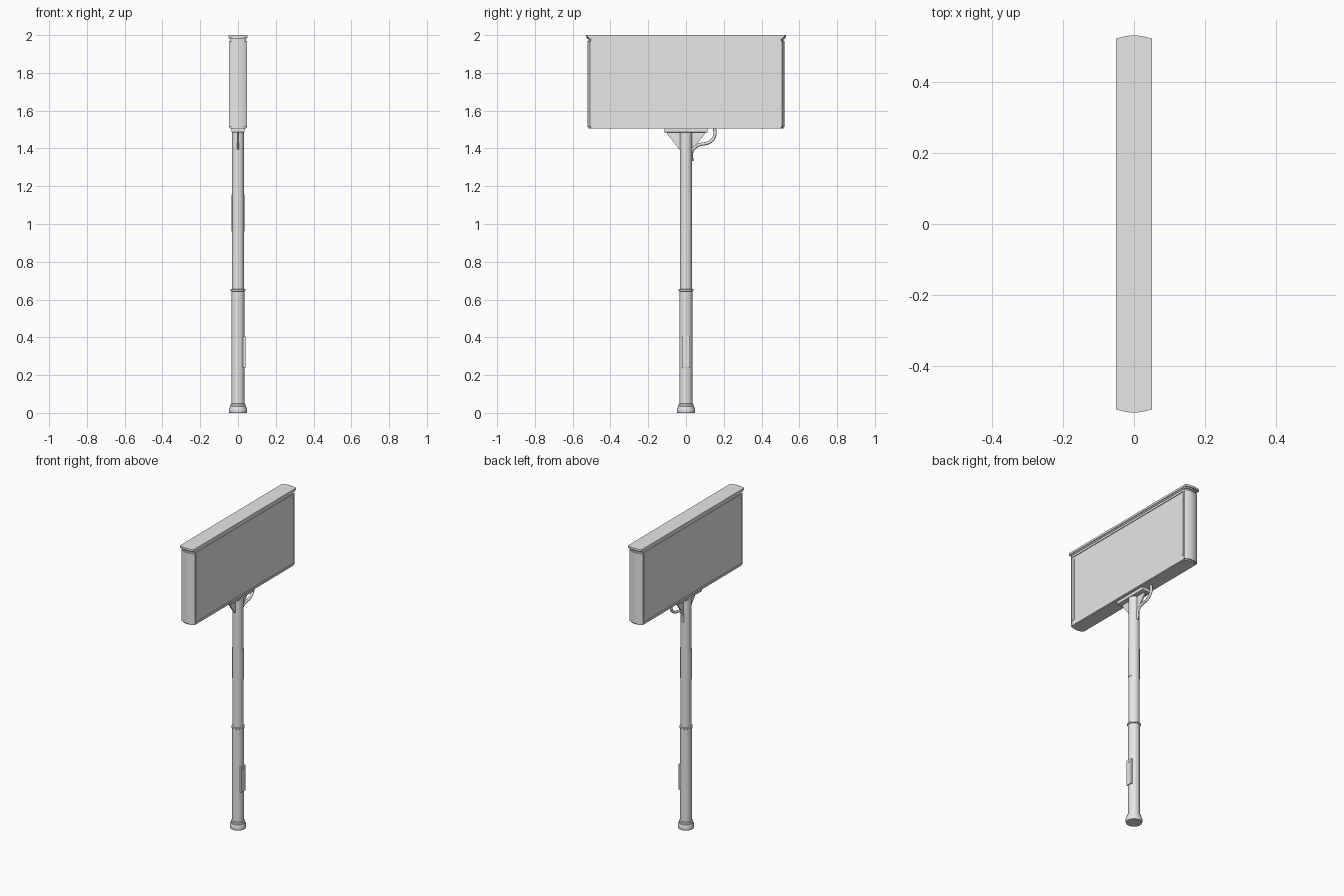
import bpy, bmesh, math
from mathutils import Vector

if "Cube" in bpy.data.objects:
    bpy.data.objects.remove(bpy.data.objects["Cube"])

grey = bpy.data.materials.new("light_grey")
grey.diffuse_color = (0.8, 0.8, 0.8, 1)
grey.use_nodes = True
grey.node_tree.nodes["Principled BSDF"].inputs["Base Color"].default_value = grey.diffuse_color


def finish(name, bm, smooth=False):
    bmesh.ops.recalc_face_normals(bm, faces=bm.faces)
    me = bpy.data.meshes.new(name)
    bm.to_mesh(me)
    bm.free()
    ob = bpy.data.objects.new(name, me)
    bpy.context.collection.objects.link(ob)
    me.materials.append(grey)
    if smooth:
        bpy.ops.object.select_all(action='DESELECT')
        ob.select_set(True)
        bpy.context.view_layer.objects.active = ob
        bpy.ops.object.shade_smooth_by_angle(angle=math.radians(35))
    return ob


def prism(name, pts, offset, smooth=False):
    """Extrude a closed outline along an offset vector."""
    bm = bmesh.new()
    f = bm.faces.new([bm.verts.new(p) for p in pts])
    r = bmesh.ops.extrude_face_region(bm, geom=[f])
    vs = [g for g in r["geom"] if isinstance(g, bmesh.types.BMVert)]
    bmesh.ops.translate(bm, verts=vs, vec=offset)
    return finish(name, bm, smooth)


def box(name, x0, x1, y0, y1, z0, z1, bevel=0):
    ob = prism(name, [(x0, y0, z0), (x1, y0, z0), (x1, y1, z0), (x0, y1, z0)], (0, 0, z1 - z0))
    if bevel:
        m = ob.modifiers.new("bevel", 'BEVEL')
        m.width, m.segments = bevel, 2
    return ob


def lathe(name, profile, n=32):
    bm = bmesh.new()
    rings = [[bm.verts.new((r * math.cos(2 * math.pi * i / n), r * math.sin(2 * math.pi * i / n), z))
              for i in range(n)] for r, z in profile]
    for a, b in zip(rings, rings[1:]):
        for i in range(n):
            bm.faces.new((a[i], a[(i + 1) % n], b[(i + 1) % n], b[i]))
    bm.faces.new(rings[0])
    bm.faces.new(rings[-1])
    return finish(name, bm, True)


def bowed_end(hw, corner, bulge, s, z, n=10):
    """Shallow rounded arc across the sign's thickness."""
    out = []
    for i in range(n + 1):
        t = -1 + 2 * i / n
        out.append((hw * t, s * (corner + bulge * (1 - t * t)), z))
    return out


def bowed_slab(name, hw, corner, bulge, z0, z1):
    pts = bowed_end(hw, corner, bulge, 1, z0) + bowed_end(hw, corner, bulge, -1, z0)[::-1]
    return prism(name, pts, (0, 0, z1 - z0), True)


# Pole with flared foot and joint collar
lathe("base_foot", [(0.046, 0), (0.048, 0.004), (0.048, 0.02), (0.043, 0.034), (0.040, 0.036),
                    (0.040, 0.047), (0.034, 0.05)])
lathe("pole", [(0.0345, 0.03), (0.0345, 0.65), (0.0325, 0.65), (0.0325, 1.487)])
lathe("pole_collar", [(0.034, 0.643), (0.039, 0.646), (0.039, 0.654), (0.033, 0.657)])

# Access door low on the pole
box("access_door", 0.026, 0.039, -0.021, 0.021, 0.24, 0.405, 0.002)
box("door_lock", 0.038, 0.041, -0.004, 0.004, 0.385, 0.393)

# Thin wrapped plates on both sides of the pole
for s in (1, -1):
    arc = [math.radians(a) for a in range(-30, 31, 10)]
    pts = [(s * 0.0355 * math.cos(a), 0.0355 * math.sin(a), 0.96) for a in arc]
    pts += [(s * 0.031 * math.cos(a), 0.031 * math.sin(a), 0.96) for a in reversed(arc)]
    prism("pole_plate", pts, (0, 0, 0.195), True)

# Mounting plate and gussets
box("mount_plate", -0.034, 0.034, -0.115, 0.115, 1.485, 1.507, 0.003)
for s in (1, -1):
    prism("gusset", [(-0.004, s * 0.02, 1.488), (-0.004, s * 0.10, 1.488), (-0.004, s * 0.10, 1.478),
                     (-0.004, s * 0.036, 1.395), (-0.004, s * 0.02, 1.395)], (0.008, 0, 0))

# Cable conduit from the sign into the pole
cu = bpy.data.curves.new("cable_conduit", 'CURVE')
cu.dimensions = '3D'
cu.bevel_depth, cu.bevel_resolution, cu.resolution_u = 0.0085, 2, 6
sp = cu.splines.new('BEZIER')
path = [(0, 0.15, 1.52), (0, 0.15, 1.462), (0, 0.122, 1.432), (0, 0.065, 1.417),
        (0, 0.034, 1.39), (0, 0.030, 1.335)]
sp.bezier_points.add(len(path) - 1)
for p, co in zip(sp.bezier_points, path):
    p.co = Vector(co)
    p.handle_left_type = p.handle_right_type = 'AUTO'
cu.use_fill_caps = True
cu.materials.append(grey)
bpy.context.collection.objects.link(bpy.data.objects.new("cable_conduit", cu))

# Sign cabinet core and overhanging lid
bowed_slab("cabinet", 0.043, 0.502, 0.013, 1.505, 1.987)
bowed_slab("lid", 0.05, 0.521, 0.009, 1.987, 2.0)
bowed_slab("lid_lip", 0.046, 0.513, 0.010, 1.979, 1.987)

# Rounded end posts, inner strips and rails framing both screens
for s in (1, -1):
    pts = bowed_end(0.048, 0.508, 0.014, s, 1.513)
    pts += [(0.048, s * 0.501, 1.513), (-0.048, s * 0.501, 1.513)]
    prism("end_post", pts, (0, 0, 0.455), True)
    for t in (1, -1):
        x0, x1 = sorted((t * 0.042, t * 0.0455))
        y0, y1 = sorted((s * 0.481, s * 0.494))
        box("side_strip", x0, x1, y0, y1, 1.545, 1.945)
    x0, x1 = sorted((s * 0.042, s * 0.0475))
    box("bottom_rail", x0, x1, -0.502, 0.502, 1.510, 1.522)
    box("top_rail", x0, x1, -0.502, 0.502, 1.962, 1.97)
